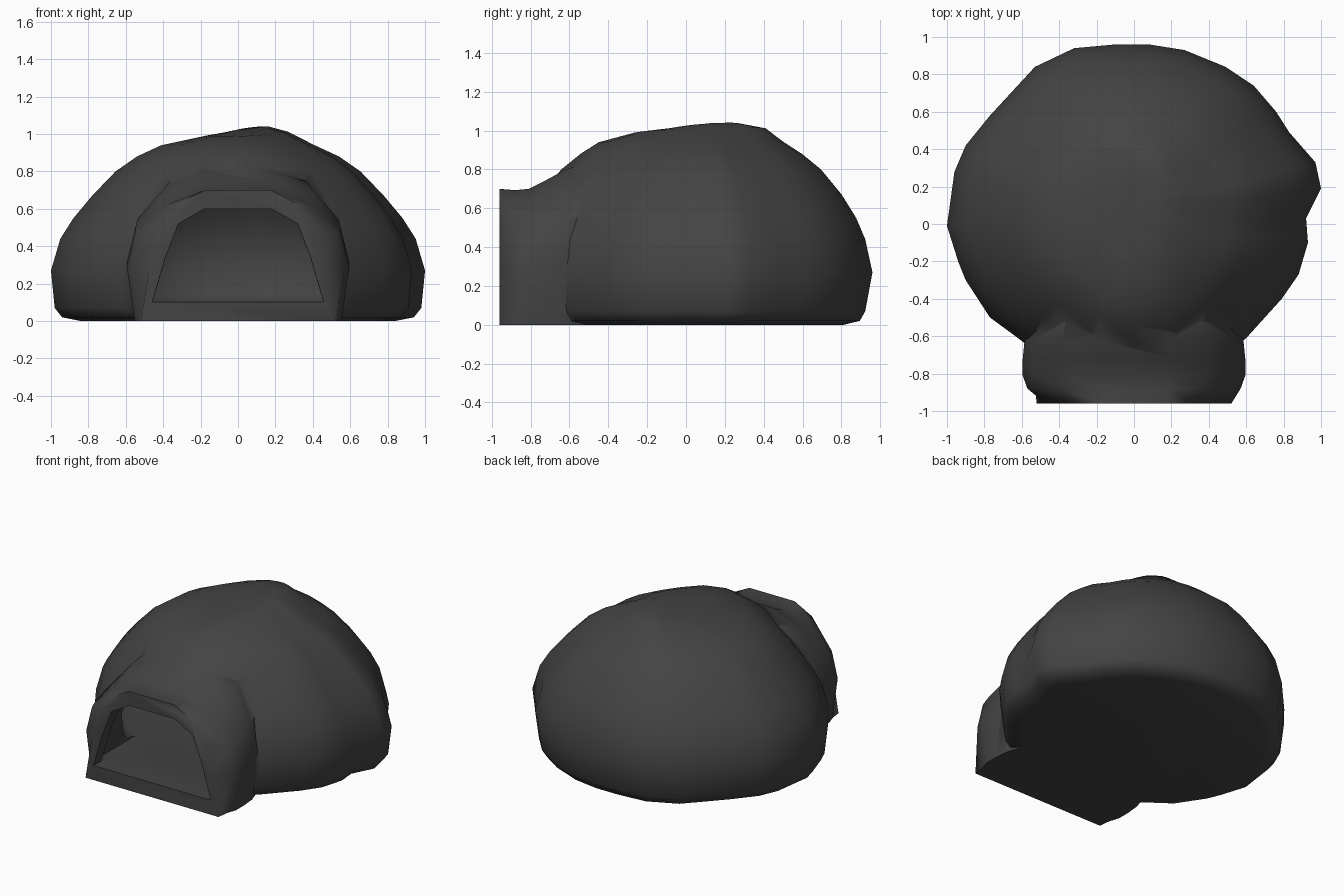
import bpy, bmesh, math

if "Cube" in bpy.data.objects:
    bpy.data.objects.remove(bpy.data.objects["Cube"])

stone = bpy.data.materials.new("charcoal stone")
stone.diffuse_color = (0.057, 0.057, 0.057, 1)
stone.use_nodes = True
stone.node_tree.nodes["Principled BSDF"].inputs["Base Color"].default_value = stone.diffuse_color


def loft(name, rings):
    """Closed solid skinned through rings with equal point counts."""
    bm = bmesh.new()
    rows = [[bm.verts.new(p) for p in ring] for ring in rings]
    n = len(rows[0])
    for a, b in zip(rows, rows[1:]):
        for i in range(n):
            j = (i + 1) % n
            bm.faces.new((a[i], a[j], b[j], b[i]))
    bm.faces.new(rows[0])
    bm.faces.new(rows[-1])
    bmesh.ops.recalc_face_normals(bm, faces=bm.faces)
    me = bpy.data.meshes.new(name)
    bm.to_mesh(me)
    bm.free()
    me.materials.append(stone)
    ob = bpy.data.objects.new(name, me)
    bpy.context.collection.objects.link(ob)
    return ob


def combine(target, tool, operation):
    bpy.context.view_layer.objects.active = target
    m = target.modifiers.new(operation, 'BOOLEAN')
    m.operation, m.object, m.solver = operation, tool, 'EXACT'
    bpy.ops.object.modifier_apply(modifier=m.name)
    bpy.data.objects.remove(tool)


# irregular ground plan of the dome
plan = [(-1, -.01), (-.96, .28), (-.9, .42), (-.77, .58), (-.53, .84), (-.32, .94),
        (-.1, .96), (.08, .96), (.27, .93), (.49, .84), (.64, .74), (.76, .6),
        (.83, .49), (.97, .33), (1, .19), (.92, .03), (.93, -.1), (.88, -.27),
        (.79, -.4), (.6, -.61), (.35, -.82), (0, -.91), (-.35, -.82), (-.62, -.61),
        (-.77, -.5), (-.9, -.3), (-.94, -.2)]
# height, scale of plan across and along
profile = [(0, .84, .84), (.02, .94, .93), (.07, .98, .96), (.27, 1, 1), (.44, .95, .96),
           (.55, .88, .91), (.67, .78, .83), (.8, .655, .715), (.88, .54, .61),
           (.94, .41, .51), (1.0, .22, .36), (1.02, .11, .2)]


def dome(name, size, z0, zscale):
    rings = []
    for z, sx, sy in profile:
        lean = .06 * max(0, z - .94) / .08       # crown leans right and back
        rings.append([(x * sx * size + lean, .03 + (y - .03) * sy * size + lean,
                       z0 + (z + lean * .25 * (x + y)) * zscale) for x, y in plan])
    return loft(name, rings)


def arch(half, w, h, y):
    pts = [(x * w, y, z * h) for x, z in half]
    return pts + [(-x, y, z) for x, y, z in reversed(pts)]


# entrance porch: front rim, bulging sides, blend into the dome
rim = [(1, 0), (.91, .4), (.79, .7), (.6, .9), (.34, 1)]
bulge = [(.93, 0), (1, .42), (.92, .68), (.66, .9), (.32, 1)]
porch = loft("porch", [arch(rim, .52, .7, -.96), arch(bulge, .57, .693, -.88),
                       arch(bulge, .595, .70, -.81), arch(bulge, .595, .745, -.72),
                       arch(bulge, .585, .80, -.62), arch(bulge, .55, .83, -.52),
                       arch(bulge, .45, .75, -.25)])
shelter = dome("domed_shelter", 1, 0, 1)
combine(shelter, porch, 'UNION')

# hollow chamber, porch cavity and doorway
chamber = dome("chamber_cutter", .9, .1, .83)
cavity = [(.5, .101), (.5, .3), (.43, .5), (.24, .605)]
combine(chamber, loft("cavity_cutter", [arch(cavity, 1, 1, -.87), arch(cavity, 1, 1, -.45)]),
        'UNION')
combine(shelter, chamber, 'DIFFERENCE')
doorway = [(.46, .102), (.39, .34), (.32, .52), (.18, .6)]
combine(shelter, loft("door_cutter", [arch(doorway, 1, 1, -1.1), arch(doorway, .98, 1, -.45)]),
        'DIFFERENCE')

bpy.ops.object.select_all(action='DESELECT')
shelter.select_set(True)
bpy.context.view_layer.objects.active = shelter
bpy.ops.object.shade_smooth_by_angle(angle=math.radians(60))
